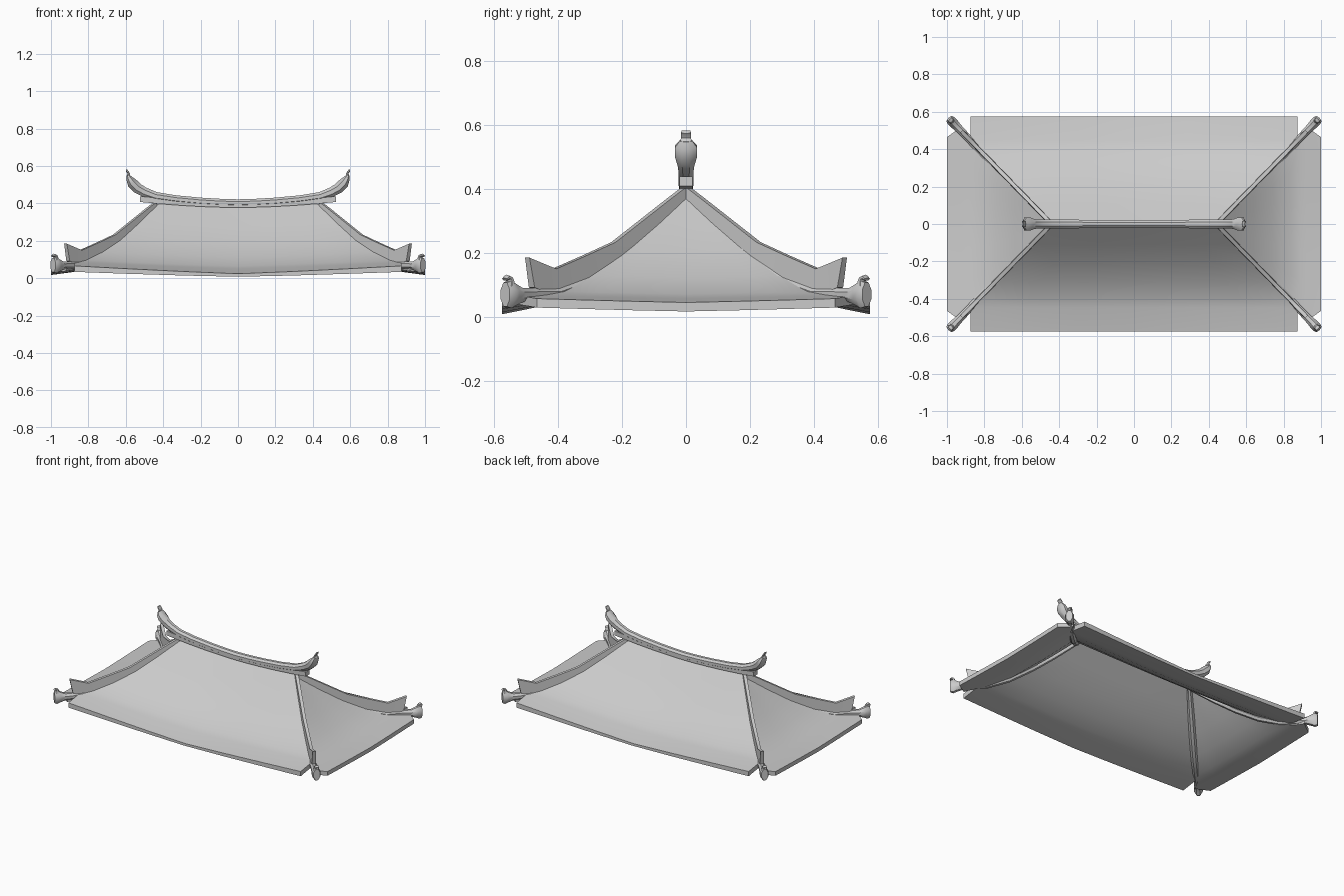
import bpy, bmesh, math
from mathutils import Vector

if "Cube" in bpy.data.objects:
    bpy.data.objects.remove(bpy.data.objects["Cube"])


def make(name, verts, faces, angle=35):
    me = bpy.data.meshes.new(name)
    bm = bmesh.new()
    vs = [bm.verts.new(v) for v in verts]
    for f in faces:
        bm.faces.new([vs[i] for i in f])
    bmesh.ops.remove_doubles(bm, verts=bm.verts, dist=1e-5)
    bmesh.ops.recalc_face_normals(bm, faces=bm.faces)
    bm.to_mesh(me)
    bm.free()
    ob = bpy.data.objects.new(name, me)
    bpy.context.collection.objects.link(ob)
    bpy.ops.object.select_all(action='DESELECT')
    ob.select_set(True)
    bpy.context.view_layer.objects.active = ob
    bpy.ops.object.shade_smooth_by_angle(angle=math.radians(angle))
    return ob


def loft(name, rings, angle=35):
    n = len(rings[0])
    verts = [v for r in rings for v in r]
    faces = [(i * n + j, i * n + (j + 1) % n, (i + 1) * n + (j + 1) % n, (i + 1) * n + j)
             for i in range(len(rings) - 1) for j in range(n)]
    faces += [tuple(range(n)), tuple(range(len(verts) - n, len(verts)))]
    return make(name, verts, faces, angle)


def sweep(name, pts, side, sizes, sides=8):
    """Round section of given half width / half height along a path; side is horizontal."""
    rings = []
    for i, p in enumerate(pts):
        t = (pts[min(i + 1, len(pts) - 1)] - pts[max(i - 1, 0)]).normalized()
        up = side.cross(t).normalized()
        w, h = sizes[i]
        a0 = math.pi / sides
        k = 1 / math.cos(a0)
        rings.append([p + side * (w * k * math.cos(a0 + 2 * math.pi * j / sides))
                      + up * (h * k * math.sin(a0 + 2 * math.pi * j / sides)) for j in range(sides)])
    return loft(name, rings, 40)


def slope(name, rows, lift0, lift1, place, thick, cols=6):
    """Sagging roof slope; rows are (distance out, half width, height), thick = middle, ends."""
    top, bottom = [], []
    for d, hw, z in rows:
        lift = lift0 + (lift1 - lift0) * d / rows[-1][0]
        for j in range(cols + 1):
            u = 2 * j / cols - 1
            p = place(d, hw * u, z + lift * abs(u) ** 1.15)
            top.append(p)
            bottom.append(p - Vector((0, 0, thick[0] + (thick[1] - thick[0]) * abs(u))))
    n, c, m = len(top), cols + 1, len(rows)
    faces = []
    for i in range(m - 1):
        for j in range(cols):
            q = (i * c + j, i * c + j + 1, (i + 1) * c + j + 1, (i + 1) * c + j)
            faces += [q, tuple(k + n for k in q)]
        for j in (0, cols):
            a, b = i * c + j, (i + 1) * c + j
            faces.append((a, b, b + n, a + n))
    for i in (0, m - 1):
        for j in range(cols):
            a = i * c + j
            faces.append((a, a + 1, a + 1 + n, a + n))
    return make(name, top + bottom, faces)


# Roof slopes
long_rows = [(d, min(0.44 + 0.973 * d, 0.875), z) for d, z in
             [(0, .385), (.11, .276), (.21, .182), (.31, .112), (.4, .064), (.447, .05), (.575, .024)]]
end_rows = [(0, .002, .385), (.1, .103, .288), (.2, .206, .197), (.3, .308, .123),
            (.4, .411, .071), (.45, .462, .06), (.48, .52, .056), (.56, .465, .045)]
for s, label in ((-1, "front"), (1, "back")):
    slope(label + "_slope", long_rows, .012, .042, lambda d, u, z: Vector((u, s * d, z)), (.016, .032))
for s, label in ((-1, "left"), (1, "right")):
    slope(label + "_slope", end_rows, 0, .012, lambda d, u, z: Vector((s * (.44 + d), u, z)), (.028, .028))

# Main ridge with flared, upturned ends
half = [(.1, .404, .022, .021), (.2, .41, .022, .021), (.33, .422, .023, .021),
        (.44, .438, .023, .023), (.50, .460, .023, .026), (.537, .481, .026, .028),
        (.565, .508, .035, .028), (.580, .532, .034, .018), (.588, .55, .02, .008)]
prof = [(-x, z, w, h) for x, z, w, h in reversed(half)] + [(0, .401, .022, .021)] + half
Y = Vector((0, 1, 0))
sweep("main_ridge", [Vector((x, 0, z)) for x, z, w, h in prof], Y, [(w, h) for x, z, w, h in prof])

# Narrow band under the ridge
rings = []
for i in range(13):
    x = -.525 + 1.05 * i / 12
    z = .378 + .03 * (abs(x) / .525) ** 1.8
    rings.append([Vector((x, y, z + dz)) for y, dz in ((-.021, 0), (.021, 0), (.021, .03), (-.021, .03))])
loft("ridge_band", rings)

# Small hooks on the ridge tips
for s in (-1, 1):
    hook = [(.588, .545), (.584, .558), (.589, .568), (.595, .575), (.595, .582)]
    sweep("ridge_hook", [Vector((s * x, 0, z)) for x, z in hook], Y,
          [(.018, .007), (.016, .005), (.015, .005), (.015, .005), (.014, .003)], 6)

# Hips: upright fin above the slopes, rounded beam below them with flared end, and hook
fin = [(0, .35, .41), (.1, .31, .367), (.405, .165, .233), (.56, .11, .193),
       (.735, .07, .15), (.80, .078, .165), (.885, .092, .185)]
beam = [(0, .35, .015, .02), (.2, .25, .02, .022), (.37, .172, .022, .022),
        (.55, .105, .022, .022), (.72, .07, .021, .022), (.84, .07, .02, .021),
        (.92, .068, .022, .022), (.962, .069, .026, .034), (.985, .07, .026, .043), (1.008, .07, .02, .037)]
for sx in (-1, 1):
    for sy in (-1, 1):
        run = Vector((sx * .545, sy * .56, 0))
        side = Vector((-run.y, run.x, 0)).normalized()
        at = lambda t, z: Vector((sx * .44, 0, z)) + run * t
        loft("hip_fin", [[at(min(t, .86), b) - side * .013, at(min(t, .86), b) + side * .013,
                          at(t, z) + side * .01, at(t, z) - side * .01] for t, b, z in fin])
        sweep("hip_beam", [at(t, z) for t, z, w, h in beam], side, [(w, h) for t, z, w, h in beam])
        hook = [(.985, .095), (.98, .11), (.985, .121), (.998, .124), (1.008, .117)]
        sweep("hip_hook", [at(t, z) for t, z in hook], side,
              [(.019, .013), (.014, .009), (.012, .007), (.012, .007), (.012, .005)], 6)
